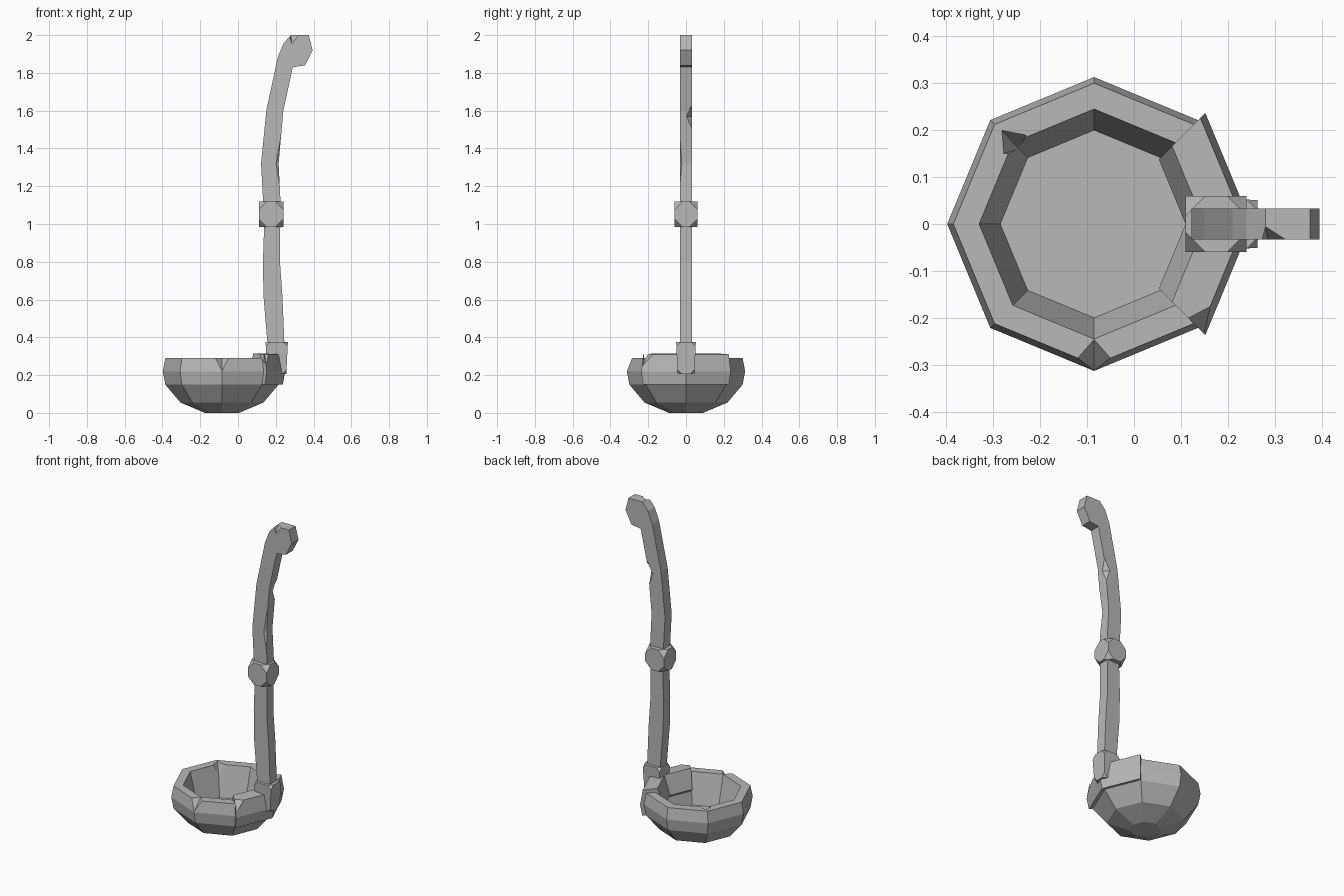
import bpy
import bmesh
from math import cos, sin, radians
from mathutils import Vector

if "Cube" in bpy.data.objects:
    bpy.data.objects.remove(bpy.data.objects["Cube"], do_unlink=True)

metal = bpy.data.materials.new("grey_metal")
metal.use_nodes = True
GREY = (0.48, 0.48, 0.48, 1)
metal.diffuse_color = GREY
metal.node_tree.nodes["Principled BSDF"].inputs["Base Color"].default_value = GREY
BOWL_X = -0.085


def finish(name, bm):
    bmesh.ops.recalc_face_normals(bm, faces=bm.faces[:])
    mesh = bpy.data.meshes.new(name)
    bm.to_mesh(mesh)
    bm.free()
    mesh.materials.append(metal)
    obj = bpy.data.objects.new(name, mesh)
    bpy.context.collection.objects.link(obj)
    return obj


def loft(name, sections):
    """Join matching closed outlines and cap both ends."""
    bm = bmesh.new()
    rings = [[bm.verts.new(p) for p in s] for s in sections]
    for a, b in zip(rings, rings[1:]):
        for i in range(len(a)):
            j = (i + 1) % len(a)
            bm.faces.new((a[i], a[j], b[j], b[i]))
    bm.faces.new(rings[0])
    bm.faces.new(rings[-1])
    return finish(name, bm)


def polar(r, z, degrees):
    a = radians(degrees)
    return (BOWL_X + r * cos(a), r * sin(a), z)


def chip(obj, points):
    """Knock a faceted nick out of a part with a convex cutter."""
    bm = bmesh.new()
    for p in points:
        bm.verts.new(p)
    bmesh.ops.convex_hull(bm, input=bm.verts[:])
    cutter = finish("chip_cutter", bm)
    mod = obj.modifiers.new("chip", "BOOLEAN")
    mod.operation = "DIFFERENCE"
    mod.solver = "EXACT"
    mod.object = cutter
    graph = bpy.context.evaluated_depsgraph_get()
    mesh = bpy.data.meshes.new_from_object(obj.evaluated_get(graph))
    obj.modifiers.clear()
    obj.data = mesh
    bpy.data.objects.remove(cutter, do_unlink=True)


def chamfered_block(name, centre, size, cut, taper=1.0):
    """Box with its corners cut off; taper narrows the foot."""
    bm = bmesh.new()
    bmesh.ops.create_cube(bm, size=1)
    for v in bm.verts:
        k = taper if v.co.z < 0 else 1
        v.co = Vector((v.co.x * size[0] * k, v.co.y * size[1] * k, v.co.z * size[2])) + Vector(centre)
    bmesh.ops.bevel(bm, geom=bm.verts[:], offset=cut, segments=1, affect="VERTICES")
    return finish(name, bm)


# Eight-sided bowl: outside from the foot up, over the rim, down to the floor
bowl_profile = [(0.09, 0), (0.22, 0.055), (0.3, 0.15), (0.313, 0.22),
                (0.3, 0.29), (0.245, 0.29), (0.2, 0.1)]
bowl = loft("bowl", [[polar(r, z, 45 * i) for i in range(8)] for r, z in bowl_profile])
chip(bowl, [(-0.12, -0.285, 0.291), (-0.05, -0.285, 0.291), (BOWL_X, -0.245, 0.291),
            (BOWL_X, -0.315, 0.22), (BOWL_X, -0.36, 0.37)])
chip(bowl, [(-0.282, 0.2, 0.291), (-0.23, 0.19, 0.291), (-0.278, 0.15, 0.291),
            (-0.245, 0.16, 0.22), (-0.2, 0.13, 0.4)])

# Plate folded over the rim where the handle joins
plate_profile = [(0.322, 0.15), (0.335, 0.22), (0.32, 0.31), (0.235, 0.315),
                 (0.195, 0.2), (0.24, 0.16)]
plate = loft("rim_plate", [[polar(r, z, a) for r, z in plate_profile] for a in (-45, 0, 45)])
chip(plate, [(0.11, -0.2, 0.317), (0.172, -0.165, 0.317), (0.158, -0.24, 0.23),
             (0.2, -0.27, 0.45)])

# Bent handle with a hooked end, as a side outline given depth
left_edge = [(0.155, 0.28), (0.155, 0.38), (0.135, 0.62), (0.132, 0.8), (0.138, 0.98),
             (0.133, 1.12), (0.122, 1.32), (0.15, 1.6), (0.21, 1.88), (0.24, 1.955)]
hook = [(0.28, 2.0), (0.375, 2.0), (0.395, 1.92), (0.355, 1.84), (0.29, 1.83)]
right_edge = [(0.24, 1.6), (0.215, 1.32), (0.225, 1.12), (0.222, 0.8), (0.235, 0.62),
              (0.245, 0.38), (0.245, 0.28)]
outline = left_edge + hook + right_edge
handle = loft("handle", [[(x, y, z) for x, z in outline] for y in (-0.033, 0.033)])
chip(handle, [(0.27, -0.034, 2.001), (0.325, -0.034, 2.001), (0.285, -0.036, 1.95),
              (0.28, -0.005, 2.001), (0.29, -0.08, 2.06)])
chip(handle, [(0.232, -0.034, 1.5), (0.222, -0.034, 1.18), (0.2, -0.034, 1.32),
              (0.218, -0.02, 1.32), (0.27, -0.08, 1.33)])
chip(handle, [(0.245, 0.034, 1.64), (0.23, 0.034, 1.5), (0.205, 0.034, 1.57),
              (0.24, 0.0, 1.57), (0.28, 0.08, 1.57)])

# Knot halfway up and socket at the foot of the handle
chamfered_block("handle_knot", (0.175, 0, 1.052), (0.13, 0.12, 0.135), 0.042)
chamfered_block("handle_socket", (0.205, 0, 0.29), (0.118, 0.104, 0.17), 0.024, 0.86)
